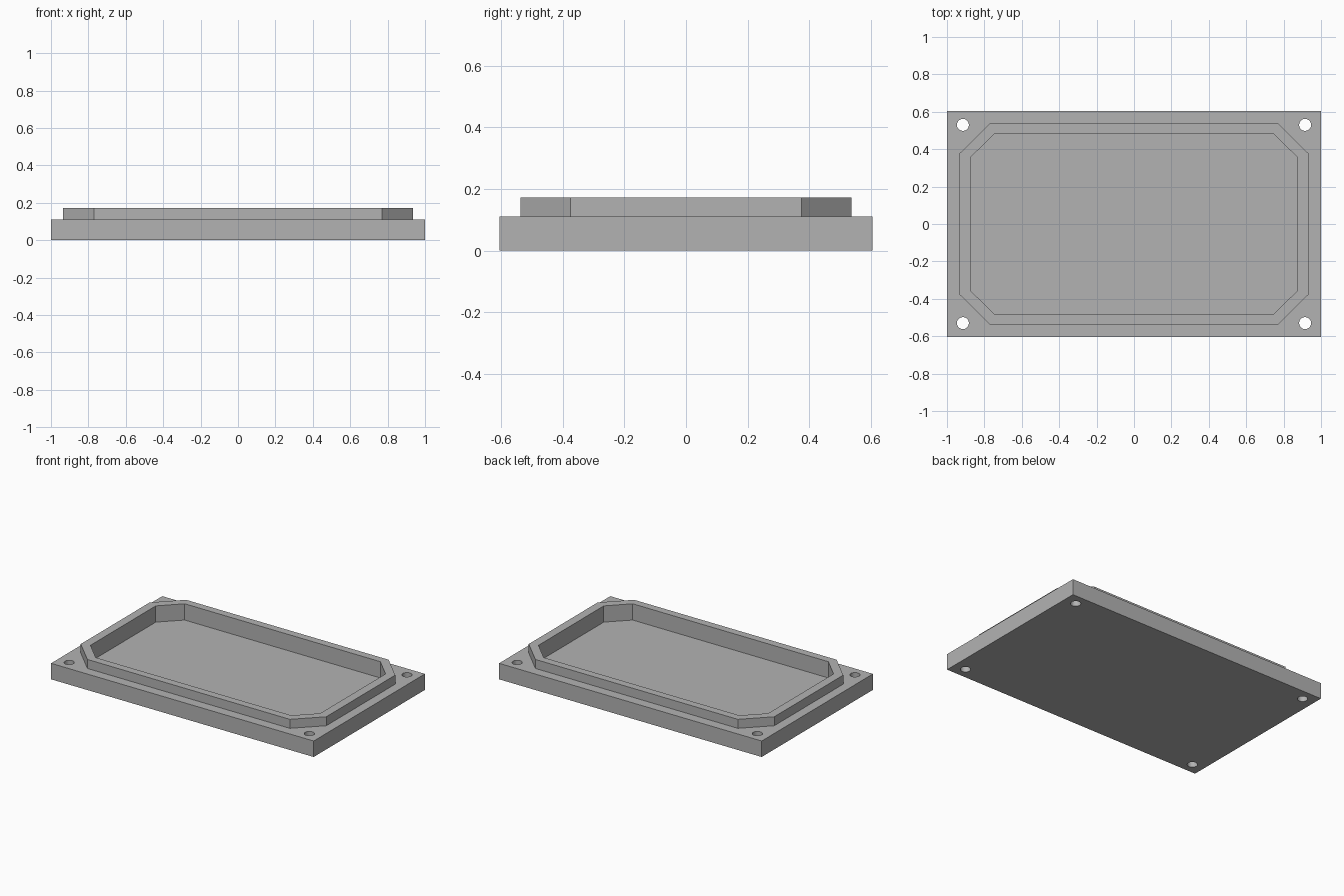
import bpy
import bmesh
import math

cube = bpy.data.objects.get("Cube")
if cube:
    bpy.data.objects.remove(cube, do_unlink=True)

HALF_Y = 0.605
BASE_TOP = 0.11
RIM_TOP = 0.172
POCKET_FLOOR = 0.06

grey = bpy.data.materials.new("mid_grey")
grey.use_nodes = True
grey.diffuse_color = (0.45, 0.45, 0.45, 1)
grey.node_tree.nodes["Principled BSDF"].inputs["Base Color"].default_value = grey.diffuse_color


def prism(name, outline, z0, z1):
    """Extrude a counter-clockwise outline from z0 up to z1."""
    bm = bmesh.new()
    face = bm.faces.new([bm.verts.new((x, y, z0)) for x, y in outline])
    top = bmesh.ops.extrude_face_region(bm, geom=[face])["geom"]
    moved = [v for v in top if isinstance(v, bmesh.types.BMVert)]
    bmesh.ops.translate(bm, verts=moved, vec=(0, 0, z1 - z0))
    bmesh.ops.recalc_face_normals(bm, faces=bm.faces)
    mesh = bpy.data.meshes.new(name)
    bm.to_mesh(mesh)
    bm.free()
    mesh.materials.append(grey)
    obj = bpy.data.objects.new(name, mesh)
    bpy.context.collection.objects.link(obj)
    return obj


def chamfered(hx, hy, cx, cy):
    """Rectangle outline with cut corners; flats end at cx and cy."""
    return [(hx, -cy), (hx, cy), (cx, hy), (-cx, hy),
            (-hx, cy), (-hx, -cy), (-cx, -hy), (cx, -hy)]


def circle(x, y, r, n=32):
    return [(x + r * math.cos(math.tau * i / n), y + r * math.sin(math.tau * i / n))
            for i in range(n)]


def combine(target, tool, operation):
    """Apply a boolean and discard the tool."""
    tool.hide_render = True
    mod = target.modifiers.new(operation.lower(), "BOOLEAN")
    mod.operation = operation
    mod.solver = "EXACT"
    mod.object = tool
    bpy.context.view_layer.objects.active = target
    bpy.ops.object.modifier_apply(modifier=mod.name)
    bpy.data.objects.remove(tool, do_unlink=True)


# Rectangular base slab
lid = prism("enclosure_lid", [(-1, -HALF_Y), (1, -HALF_Y), (1, HALF_Y), (-1, HALF_Y)],
            0, BASE_TOP)

# Raised lip with cut corners
combine(lid, prism("lip", chamfered(0.935, 0.537, 0.771, 0.375),
                   BASE_TOP - 0.03, RIM_TOP), "UNION")

# Recessed pocket inside the lip
combine(lid, prism("pocket_cutter", chamfered(0.875, 0.484, 0.745, 0.355),
                   POCKET_FLOOR, RIM_TOP + 0.1), "DIFFERENCE")

# Screw holes through the four corners
for sx in (-1, 1):
    for sy in (-1, 1):
        combine(lid, prism("hole_cutter", circle(sx * 0.915, sy * 0.53, 0.032),
                           -0.1, BASE_TOP + 0.1), "DIFFERENCE")
